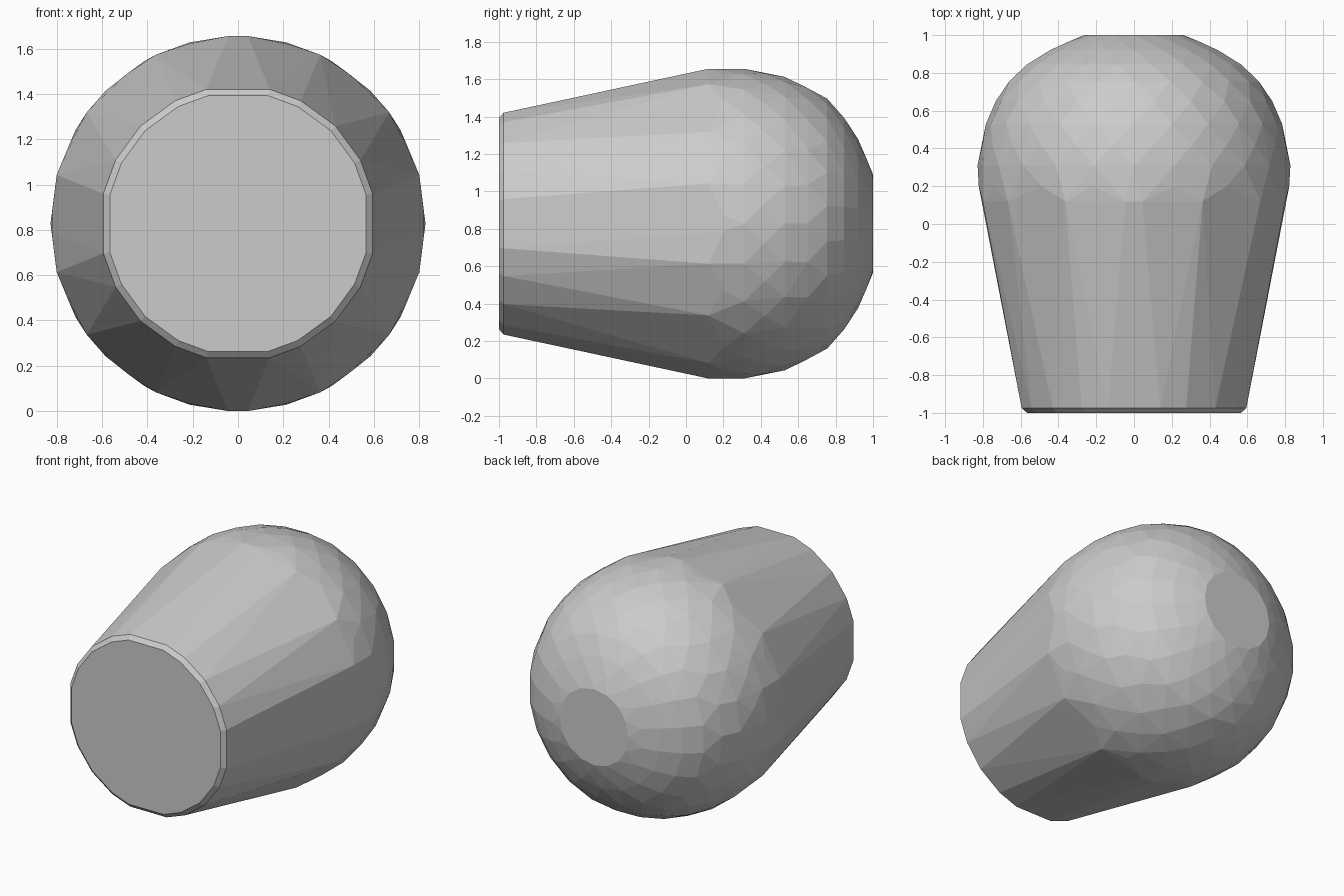
import bpy, bmesh
from math import sin, cos, radians

if "Cube" in bpy.data.objects:
    bpy.data.objects.remove(bpy.data.objects["Cube"])

AXIS_Z = 0.828
bm = bmesh.new()


def add(y, r, deg):
    a = radians(deg)
    bm.verts.new((r * sin(a), y, AXIS_Z + r * cos(a)))


def four_way(angles):
    """Mirror first-quadrant angles into all four quadrants."""
    return [s for a in angles for s in (a, 180 - a, 180 + a, 360 - a)]


# flat front end with its narrow bevel
end_angles = four_way([13.2, 27, 45, 62.6, 77.5])
for a in end_angles:
    add(-1.0, 0.580, a)
    add(-0.975, 0.609, a)

# widest band: zigzag where the taper meets the dome
for i, a in enumerate(four_way([3, 15.6, 26, 36.5, 53.7, 64.5, 75, 87])):
    low = (i // 4) % 2 == 0
    add(0.12 if low else 0.20, 0.829 if low else 0.823, a)

# dome: staggered rings closing on the flat back end
rings = [(0.31, 0.828, 24), (0.42, 0.810, 24), (0.53, 0.784, 24),
         (0.65, 0.732, 22), (0.755, 0.668, 22), (0.845, 0.573, 20),
         (0.92, 0.452, 18), (0.967, 0.350, 16), (1.0, 0.262, 16)]
for k, (y, r, n) in enumerate(rings):
    shift = 0.5 if k % 2 else 0.0
    for i in range(n):
        add(y, r, 360 * (i + shift) / n)

# faceted convex skin, coplanar triangles merged
hull = bmesh.ops.convex_hull(bm, input=bm.verts)
loose = [v for v in bm.verts if not v.link_faces]
bmesh.ops.delete(bm, geom=loose, context='VERTS')
bmesh.ops.dissolve_limit(bm, angle_limit=radians(2), verts=bm.verts, edges=bm.edges)
bmesh.ops.recalc_face_normals(bm, faces=bm.faces)

mesh = bpy.data.meshes.new("domed_plug")
bm.to_mesh(mesh)
bm.free()
bpy.context.collection.objects.link(bpy.data.objects.new("domed_plug", mesh))
